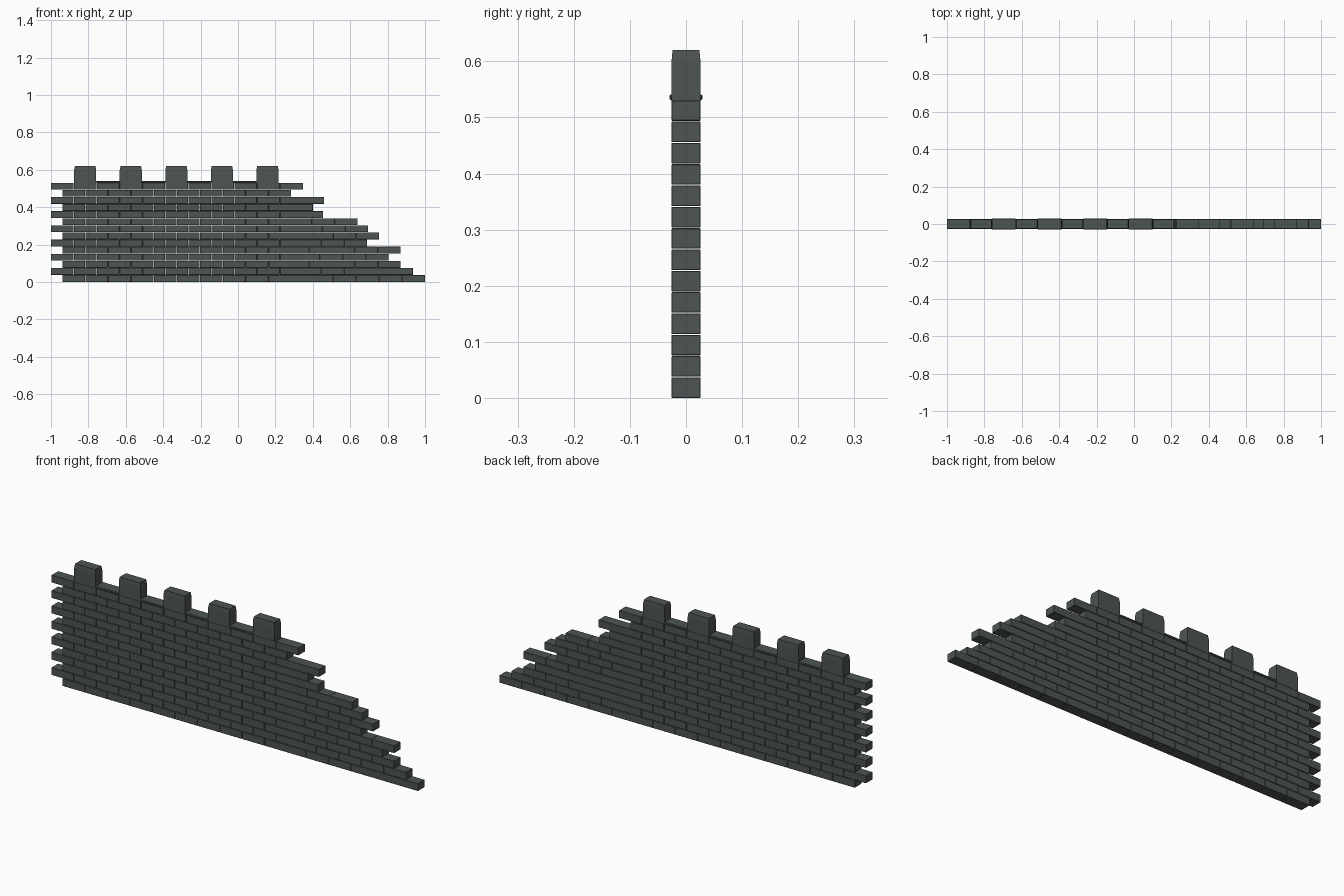
import bpy, bmesh
from mathutils import Matrix, Vector

if "Cube" in bpy.data.objects:
    bpy.data.objects.remove(bpy.data.objects["Cube"])

stone = bpy.data.materials.new("dark_grey_stone")
stone.diffuse_color = (0.075, 0.09, 0.085, 1)
stone.use_nodes = True
stone.node_tree.nodes["Principled BSDF"].inputs["Base Color"].default_value = stone.diffuse_color

PITCH_X, PITCH_Z = 0.1225, 0.038   # brick spacing
GAP = 0.0015
HALF_Y = 0.026


def add_box(bm, x0, x1, y0, y1, z0, z1):
    m = Matrix.Translation(((x0 + x1) / 2, (y0 + y1) / 2, (z0 + z1) / 2))
    m = m @ Matrix.Diagonal((x1 - x0, y1 - y0, z1 - z0, 1))
    return bmesh.ops.create_cube(bm, size=1, matrix=m)["verts"]


def finish(bm, name, bevel=0):
    me = bpy.data.meshes.new(name)
    bm.to_mesh(me)
    bm.free()
    me.materials.append(stone)
    ob = bpy.data.objects.new(name, me)
    bpy.context.collection.objects.link(ob)
    if bevel:
        mod = ob.modifiers.new("bevel", "BEVEL")
        mod.width = bevel
        mod.segments = 1
    return ob


# Brick courses: full wall on the left, ruined stepped end on the right
# (right end of each course, number of bricks in the broken part)
broken = [(1.0, 6), (0.935, 5), (0.87, 5), (0.805, 4), (0.87, 5), (0.69, 3), (0.755, 4),
          (0.695, 3), (0.64, 3), (0.455, 1), (0.40, 1), (0.46, 1), (0, 0), (0, 0)]
for row, (end, count) in enumerate(broken):
    bm = bmesh.new()
    odd = row % 2
    start = -1.0 if odd else -0.939
    lefts = [start + k * PITCH_X for k in range(11 if odd else 10)]
    lefts += [end - (k + 1) * PITCH_X for k in range(count)]
    z = row * PITCH_Z
    for x in lefts:
        add_box(bm, x, x + PITCH_X - GAP * (x < 0.2), -HALF_Y, HALF_Y,
                z, z + PITCH_Z - GAP)
    finish(bm, f"brick_course_{row + 1}", 0.001)

# Merlons with a tapered top
STEP, WIDTH, BASE = 0.2437, 0.118, 14 * PITCH_Z - GAP
for i in range(5):
    x = -0.876 + i * STEP
    cx = x + WIDTH / 2
    bm = bmesh.new()
    add_box(bm, x, x + WIDTH, -HALF_Y, HALF_Y, BASE, 0.598)
    top = max(bm.faces, key=lambda f: f.calc_center_median().z)
    new = bmesh.ops.extrude_face_region(bm, geom=[top])["geom"]
    bmesh.ops.delete(bm, geom=[top], context="FACES_ONLY")
    for v in (g for g in new if isinstance(g, bmesh.types.BMVert)):
        v.co = Vector((cx + (v.co.x - cx) * 0.93, v.co.y * 0.92, 0.62))
    finish(bm, f"merlon_{i + 1}")

# Thin coping slabs between the merlons
for i in range(4):
    x = -0.876 + WIDTH + i * STEP
    bm = bmesh.new()
    add_box(bm, x - 0.001, x + STEP - WIDTH + 0.001, -0.0295, 0.0295, BASE, 0.541)
    finish(bm, f"coping_slab_{i + 1}", 0.0025)
